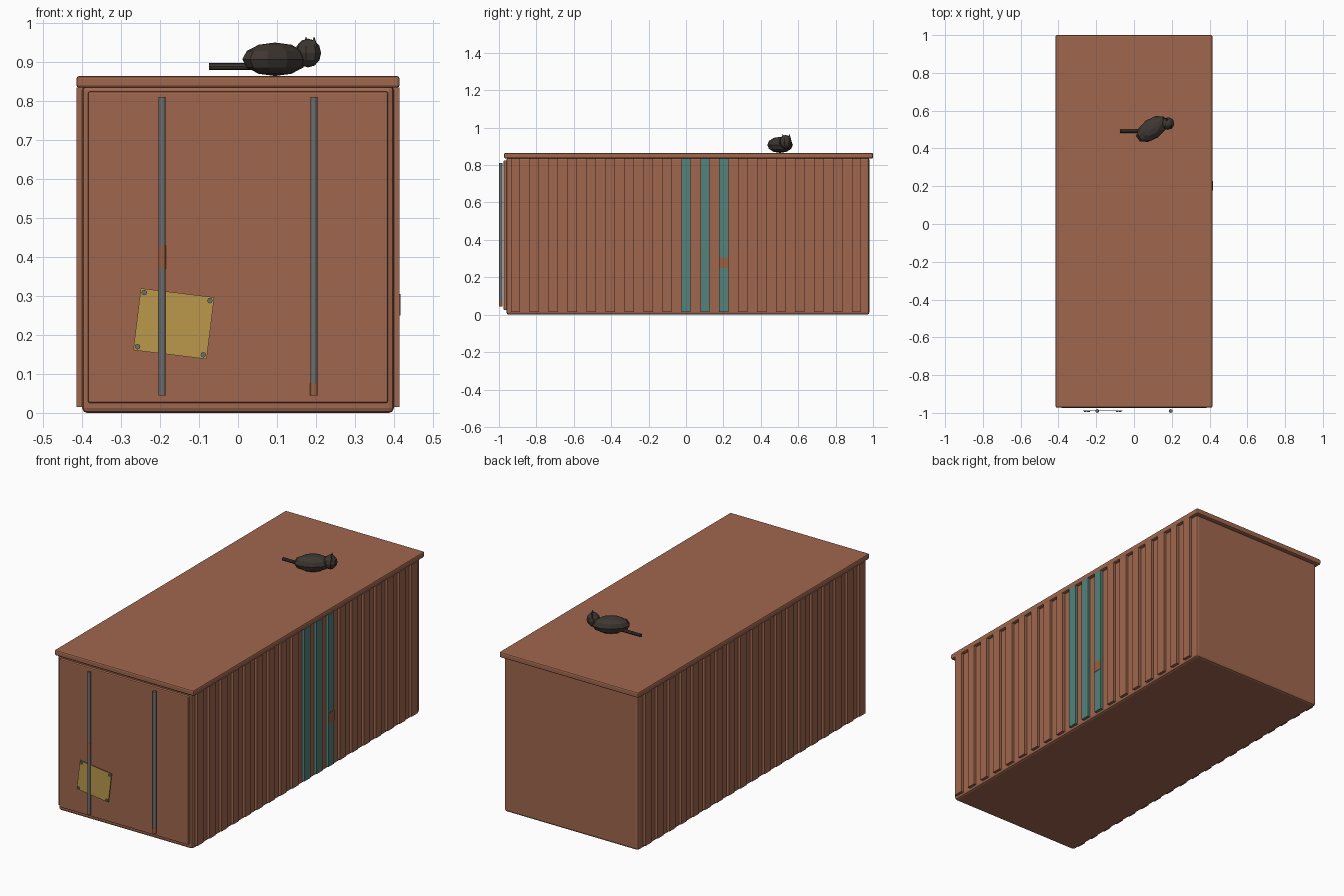
import bpy
from math import radians, cos, sin
from mathutils import Matrix, Vector

old = bpy.data.objects.get("Cube")
if old:
    bpy.data.objects.remove(old)


def material(name, r, g, b):
    m = bpy.data.materials.new(name)
    m.use_nodes = True
    m.diffuse_color = (r, g, b, 1)
    m.node_tree.nodes["Principled BSDF"].inputs["Base Color"].default_value = (r, g, b, 1)
    return m


brown = material("rusty_brown", 0.35, 0.135, 0.075)
teal = material("faded_teal", 0.09, 0.22, 0.195)
steel = material("steel_grey", 0.15, 0.155, 0.16)
yellow = material("sign_yellow", 0.49, 0.315, 0.07)
rust = material("rust_orange", 0.31, 0.115, 0.055)
fur = material("dark_fur", 0.048, 0.038, 0.032)


def finish(name, mat):
    ob = bpy.context.object
    ob.name = ob.data.name = name
    ob.data.materials.append(mat)
    return ob


def box(name, lo, hi, mat, bevel=0):
    lo, hi = Vector(lo), Vector(hi)
    bpy.ops.mesh.primitive_cube_add(size=1)
    ob = finish(name, mat)
    ob.data.transform(Matrix.Translation((lo + hi) / 2) @ Matrix.Diagonal((*(hi - lo), 1)))
    if bevel:
        mod = ob.modifiers.new("soft_edges", "BEVEL")
        mod.width, mod.segments = bevel, 2
    return ob


def rod(name, center, radius, length, mat, rot=(0, 0, 0), sides=12):
    bpy.ops.mesh.primitive_cylinder_add(vertices=sides, radius=radius, depth=length,
                                        location=center, rotation=rot)
    return finish(name, mat)


def ball(name, center, size, mat, turn=0, segments=10, rings=6):
    bpy.ops.mesh.primitive_uv_sphere_add(segments=segments, ring_count=rings, radius=1,
                                         location=center, rotation=(0, 0, turn))
    bpy.context.object.scale = size
    return finish(name, mat)


# Container shell, roof slab and raised door panel
box("container_body", (-0.4, -0.96, 0), (0.4, 0.98, 0.84), brown, 0.012)
box("roof", (-0.415, -0.972, 0.835), (0.415, 1.0, 0.865), brown, 0.007)
box("door_panel", (-0.385, -0.975, 0.025), (0.385, -0.95, 0.825), brown, 0.005)

# Corrugation ribs on both long sides, three repainted on the left
STEP = 0.1013
for side, label in ((1, "left"), (-1, "right")):
    for i in range(19):
        y = (i - 9) * STEP
        paint = teal if side == 1 and i in (9, 10, 11) else brown
        xs = sorted((side * 0.39, side * 0.415))
        box(f"{label}_rib_{i + 1}", (xs[0], y - 0.025, 0.015), (xs[1], y + 0.025, 0.836), paint)
box("rib_rust_patch", (0.41, 2 * STEP - 0.025, 0.25), (0.417, 2 * STEP + 0.025, 0.305), rust)

# Door locking bars with rusted sections
for x, label, z, h in ((-0.195, "right", 0.4, 0.06), (0.195, "left", 0.06, 0.03)):
    rod(f"{label}_lock_bar", (x, -0.99, 0.428), 0.009, 0.766, steel)
    rod(f"{label}_bar_rust", (x, -0.99, z), 0.0095, h, rust)

# Tilted sign plate with four corner bolts
TILT = radians(7)
sign_center = Vector((-0.165, -0.989, 0.229))
sign = box("sign_plate", (-0.095, -0.002, -0.08), (0.095, 0.002, 0.08), yellow)
sign.location, sign.rotation_euler = sign_center, (0, TILT, 0)
for sx in (-1, 1):
    for sz in (-1, 1):
        corner = Matrix.Rotation(TILT, 3, "Y") @ Vector((sx * 0.085, -0.003, sz * 0.07))
        rod("sign_bolt", sign_center + corner, 0.007, 0.009, steel, (radians(90), 0, 0), 8)

# Resting cat: body, head, ears and straight tail
TURN = radians(35)
ball("cat_body", (0.095, 0.503, 0.908), (0.095, 0.055, 0.043), fur, TURN)
ball("cat_head", (0.18, 0.532, 0.924), (0.034, 0.034, 0.037), fur, TURN, 8)
for side in (-1, 1):
    spot = (0.185 - side * 0.018 * sin(TURN), 0.535 + side * 0.021 * cos(TURN), 0.953)
    bpy.ops.mesh.primitive_cone_add(vertices=4, radius1=0.012, radius2=0, depth=0.028,
                                    location=spot, rotation=(0, 0, TURN))
    finish("cat_ear", fur)
rod("cat_tail", (-0.012, 0.49, 0.889), 0.009, 0.125, fur, (0, radians(90), 0), 8)
